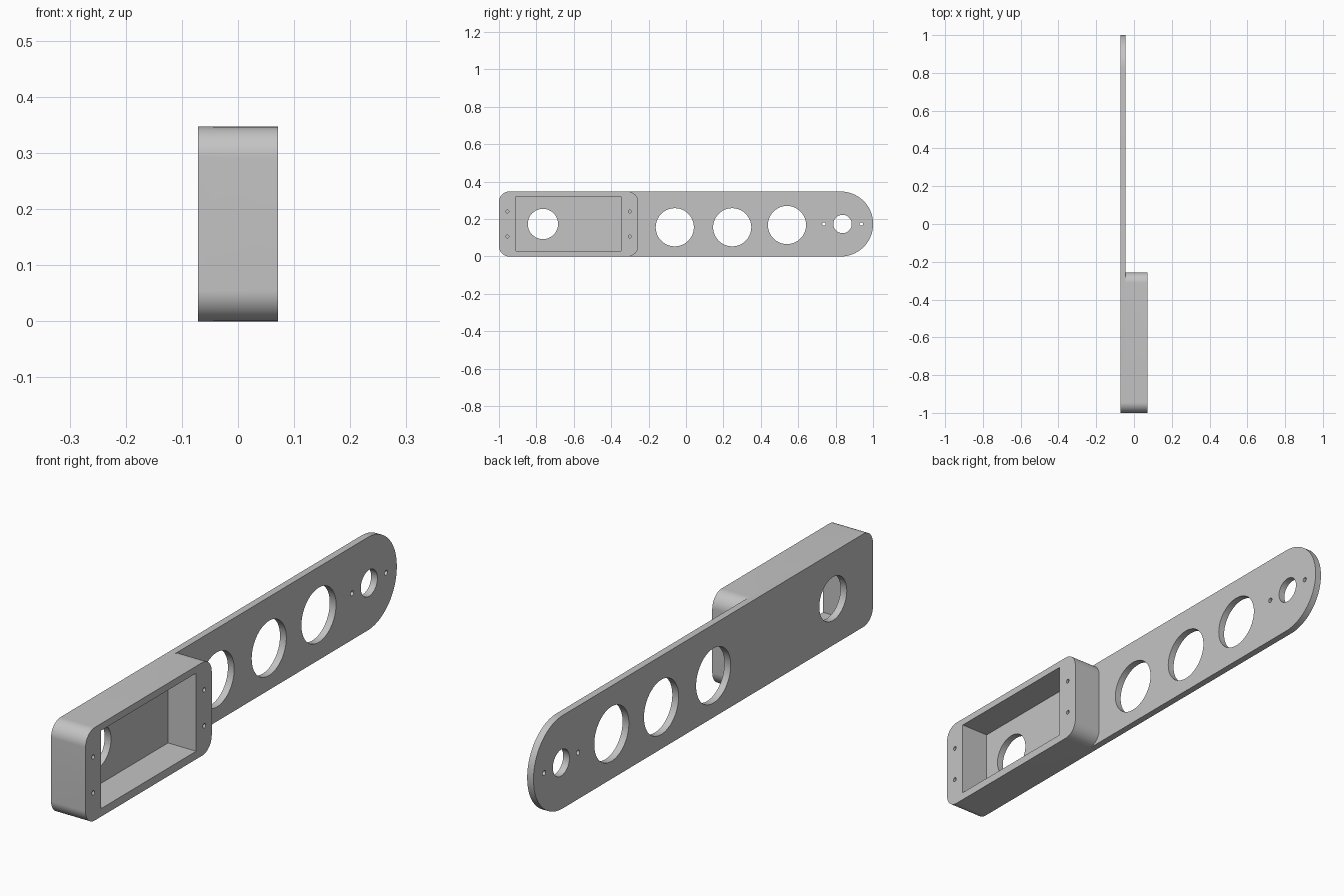
import bpy
import bmesh
from math import cos, sin, pi, radians

if "Cube" in bpy.data.objects:
    bpy.data.objects.remove(bpy.data.objects["Cube"], do_unlink=True)

BACK, FLOOR, RIM = -0.071, -0.045, 0.071   # depth levels along x
HEIGHT, CORNER = 0.347, 0.055
MID = HEIGHT / 2

grey = bpy.data.materials.new("light grey")
grey.use_nodes = True
grey.diffuse_color = (0.55, 0.55, 0.55, 1)
grey.node_tree.nodes["Principled BSDF"].inputs["Base Color"].default_value = grey.diffuse_color


def arc(y, z, r, start, sweep, steps):
    return [(y + r * cos(start + sweep * i / steps), z + r * sin(start + sweep * i / steps))
            for i in range(steps + 1)]


def circle(y, z, r, steps=64):
    return arc(y, z, r, 0, 2 * pi, steps)[:-1]


def rounded(y0, y1, r_front, r_back, steps=16):
    """Full-height outline with its own corner radius at each end."""
    pts = []
    for y, z, r, start in ((y1 - r_back, HEIGHT - r_back, r_back, 0),
                           (y0 + r_front, HEIGHT - r_front, r_front, pi / 2),
                           (y0 + r_front, r_front, r_front, pi),
                           (y1 - r_back, r_back, r_back, 1.5 * pi)):
        pts += arc(y, z, r, start, pi / 2, steps)
    return pts


def prism(name, outlines, x0, x1):
    """Extrude closed y-z outlines along x."""
    bm = bmesh.new()
    for pts in outlines:
        low = [bm.verts.new((x0, y, z)) for y, z in pts]
        high = [bm.verts.new((x1, y, z)) for y, z in pts]
        n = len(pts)
        bm.faces.new(low[::-1])
        bm.faces.new(high)
        for i in range(n):
            j = (i + 1) % n
            bm.faces.new((low[i], low[j], high[j], high[i]))
    bmesh.ops.recalc_face_normals(bm, faces=bm.faces)
    mesh = bpy.data.meshes.new(name)
    bm.to_mesh(mesh)
    bm.free()
    obj = bpy.data.objects.new(name, mesh)
    bpy.context.collection.objects.link(obj)
    mesh.materials.append(grey)
    return obj


def combine(target, tool, operation):
    """Apply a boolean and discard the tool."""
    bpy.ops.object.select_all(action='DESELECT')
    bpy.context.view_layer.objects.active = target
    target.select_set(True)
    mod = target.modifiers.new(operation.lower(), 'BOOLEAN')
    mod.operation, mod.solver, mod.object = operation, 'EXACT', tool
    bpy.ops.object.modifier_apply(modifier=mod.name)
    bpy.data.objects.remove(tool, do_unlink=True)


# Long back plate with a round far end
body = prism("mounting_plate_with_box", [rounded(-1, 1, CORNER, 0.172, 32)], BACK, FLOOR)

# Deep box at the front end, opening to +x
combine(body, prism("box_block", [rounded(-1, -0.256, CORNER, CORNER)], FLOOR, RIM), 'UNION')
cavity = [(-0.909, 0.03), (-0.348, 0.03), (-0.348, 0.321), (-0.909, 0.321)]
combine(body, prism("box_cavity", [cavity], FLOOR, RIM + 0.05), 'DIFFERENCE')

# Through holes: box floor, three large holes, end hole and its two pin holes
holes = [(-0.765, MID, 0.081), (-0.06, 0.156, 0.102), (0.247, 0.156, 0.102),
         (0.54, 0.168, 0.102), (0.837, MID, 0.049), (0.737, MID, 0.009), (0.937, MID, 0.009)]
combine(body, prism("through_holes", [circle(*h) for h in holes], BACK - 0.05, 0), 'DIFFERENCE')

# Blind screw holes in the box rim
screws = [circle(y, MID + dz, 0.008, 24) for y in (-0.955, -0.3) for dz in (-0.067, 0.067)]
combine(body, prism("screw_holes", screws, 0, RIM + 0.05), 'DIFFERENCE')

bpy.ops.object.shade_smooth_by_angle(angle=radians(30))
